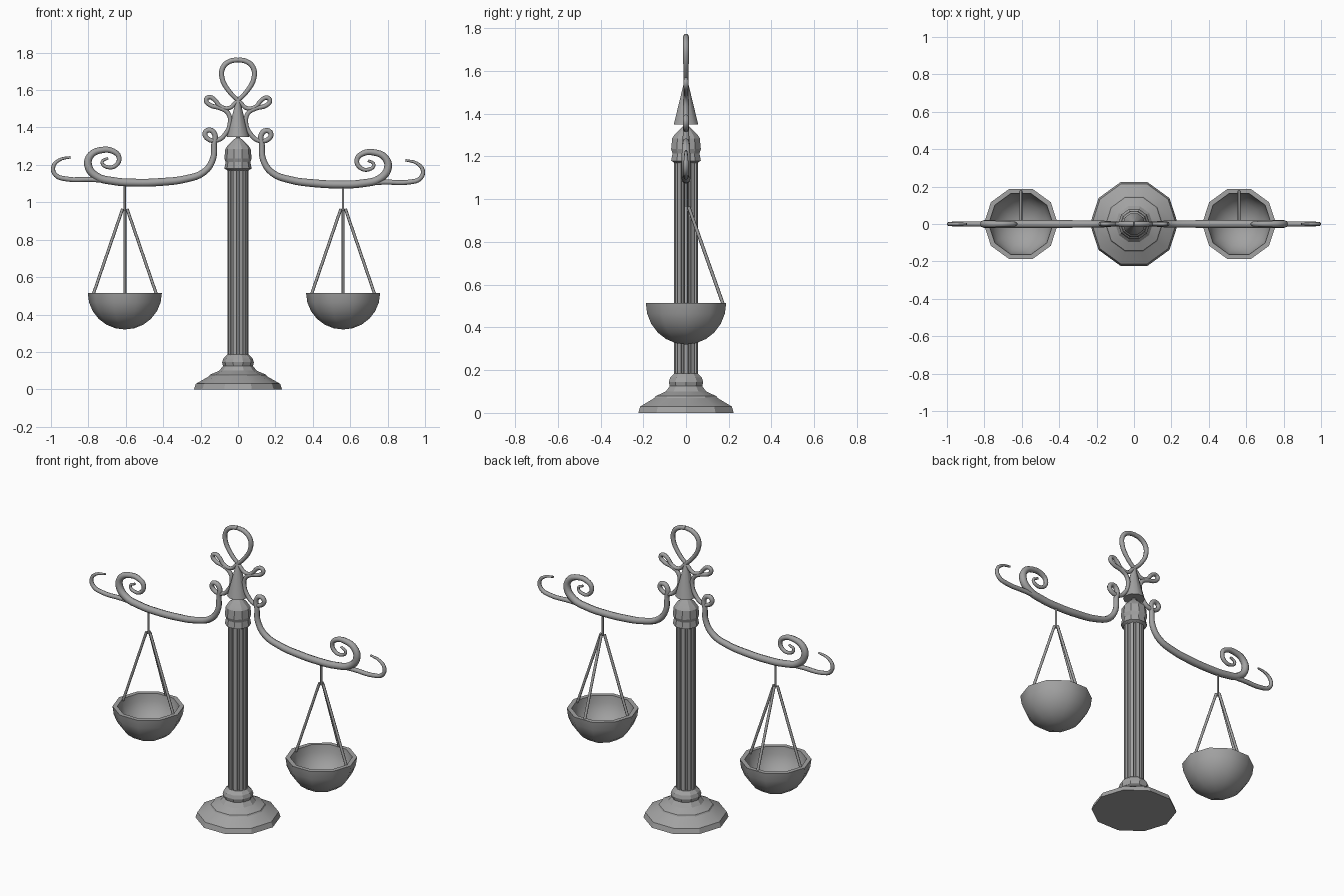
import bpy
import bmesh
from math import sin, cos, pi, radians

cube = bpy.data.objects.get("Cube")
if cube:
    bpy.data.objects.remove(cube, do_unlink=True)

metal = bpy.data.materials.new("grey_metal")
metal.use_nodes = True
grey = (0.36, 0.36, 0.36, 1)
metal.diffuse_color = grey
metal.node_tree.nodes["Principled BSDF"].inputs["Base Color"].default_value = grey


def finish(obj, angle):
    """Assign the metal and shade the object smooth below the given angle."""
    obj.data.materials.clear()
    obj.data.materials.append(metal)
    bpy.ops.object.select_all(action='DESELECT')
    obj.select_set(True)
    bpy.context.view_layer.objects.active = obj
    if obj.type == 'CURVE':
        bpy.ops.object.convert(target='MESH')
    bpy.ops.object.shade_smooth_by_angle(angle=radians(angle))


def lathe(name, profile, section, angle=20, location=(0, 0, 0)):
    """Sweep (radius, z) rings around z; section lists (angle, radius factor)."""
    bm = bmesh.new()
    rings = [[bm.verts.new((r * f * cos(a), r * f * sin(a), z)) for a, f in section]
             for r, z in profile]
    n = len(section)
    for low, high in zip(rings, rings[1:]):
        for i in range(n):
            j = (i + 1) % n
            bm.faces.new((low[i], low[j], high[j], high[i]))
    for ring, (r, z) in ((rings[0], profile[0]), (rings[-1], profile[-1])):
        if r > 0.001:
            bm.faces.new(ring)
    bmesh.ops.remove_doubles(bm, verts=bm.verts, dist=0.0001)
    bmesh.ops.recalc_face_normals(bm, faces=bm.faces)
    mesh = bpy.data.meshes.new(name)
    bm.to_mesh(mesh)
    bm.free()
    obj = bpy.data.objects.new(name, mesh)
    obj.location = location
    bpy.context.collection.objects.link(obj)
    finish(obj, angle)


def tube(name, points, radii):
    """Round rod through the points, its radius blended along the radii."""
    data = bpy.data.curves.new(name, 'CURVE')
    data.dimensions = '3D'
    data.bevel_depth = 1
    data.bevel_resolution = 2
    data.resolution_u = 4
    data.use_fill_caps = True
    spline = data.splines.new('BEZIER')
    spline.bezier_points.add(len(points) - 1)
    for i, (bp, co) in enumerate(zip(spline.bezier_points, points)):
        bp.co = co
        bp.handle_left_type = bp.handle_right_type = 'AUTO'
        t = i / (len(points) - 1) * (len(radii) - 1)
        k = min(int(t), len(radii) - 2)
        bp.radius = radii[k] + (radii[k + 1] - radii[k]) * (t - k)
    obj = bpy.data.objects.new(name, data)
    bpy.context.collection.objects.link(obj)
    finish(obj, 50)


decagon = [(i * pi / 5, 1) for i in range(10)]
# Ten ridges with a groove between each pair
fluted = [((i + o) * pi / 5, f) for i in range(10)
          for o, f in ((-.28, 1), (.28, 1), (.36, .84), (.64, .84))]

# Pedestal, shaft, capital and spire
lathe("base", [(.235, 0), (.225, .03), (.155, .07), (.15, .078), (.1, .1),
               (.08, .125), (.085, .145), (.078, .165), (.058, .185)], decagon)
lathe("column", [(.056, .17), (.056, 1.2)], fluted)
lathe("capital", [(.055, 1.17), (.073, 1.18), (.066, 1.215), (.073, 1.235),
                  (.068, 1.285), (.058, 1.3), (.012, 1.345), (.012, 1.36)], decagon)
lathe("spire", [(.06, 1.35), (.009, 1.55)], decagon, 40)

# Paths of the wrought scrolls on one side, as (x, z)
beam = [(.695, 1.23), (.727, 1.208), (.7, 1.182), (.652, 1.192), (.636, 1.235),
        (.668, 1.267), (.727, 1.273), (.786, 1.246), (.802, 1.193), (.76, 1.134),
        (.663, 1.107), (.545, 1.1), (.412, 1.105), (.278, 1.123), (.182, 1.16),
        (.134, 1.23), (.128, 1.31)]
knot = [(.128, 1.31), (.123, 1.358), (.15, 1.385), (.176, 1.369), (.16, 1.337),
        (.107, 1.332), (.064, 1.37), (.043, 1.422), (.053, 1.476), (.096, 1.503),
        (.15, 1.519), (.171, 1.545), (.155, 1.561), (.123, 1.545), (.096, 1.513),
        (.048, 1.503), (.011, 1.535)]
crown = [(.011, 1.535), (-.048, 1.594), (-.086, 1.668), (-.08, 1.722),
         (-.043, 1.754), (0, 1.762)]
hook = [(.56, 1.1), (.78, 1.115), (.92, 1.117), (.975, 1.137), (.988, 1.18),
        (.955, 1.218), (.895, 1.233)]


def bowl_profile():
    """Outer hemisphere up to the rim, then the inner one back down."""
    steps = [i * pi / 12 for i in range(7)]
    outer = [(.198 * sin(a), -.195 * cos(a)) for a in steps]
    inner = [(.172 * sin(a), -.17 * cos(a)) for a in reversed(steps)]
    return outer + inner


for side, sign, pan_x in (("left", 1, .562), ("right", -1, -.605)):
    def place(path):
        # Mirror to this side; the beam dips very slightly towards the left
        return [(sign * x, 0, z - .009 * sign * x) for x, z in path]

    tube(side + "_beam_scroll", place(beam), (.007, .013, .021, .021, .015))
    tube(side + "_upper_scroll", place(knot), (.015, .012, .012, .011))
    tube(side + "_crown_loop", [(sign * x, 0, z) for x, z in crown], (.011, .014, .013))
    tube(side + "_end_hook", place(hook), (.014, .013, .011, .006))

    # Hanging pan with its three stays
    rim, apex = .515, .965
    lathe(side + "_pan", bowl_profile(), decagon, 50, (pan_x, 0, rim))
    tube(side + "_hanger", [(pan_x, 0, 1.1), (pan_x, 0, apex - .01)], (.006, .006))
    for label, a in (("left", 0), ("back", pi / 2), ("right", pi)):
        top = (pan_x + .012 * cos(a), .012 * sin(a), apex)
        foot = (pan_x + .17 * cos(a), .175 * sin(a), rim - .01)
        tube(f"{side}_pan_{label}_stay", [top, foot], (.008, .008))
